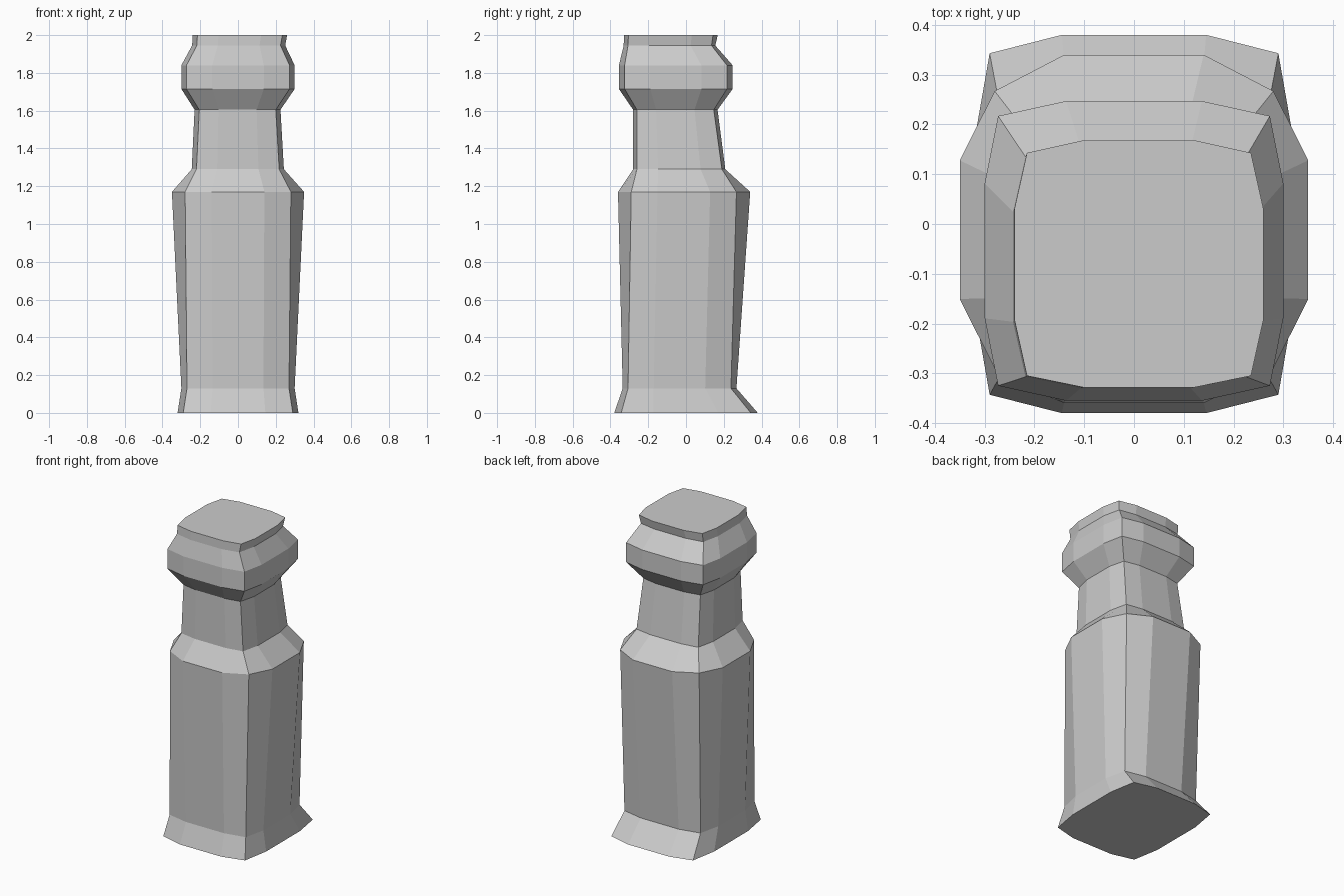
import bpy, bmesh

if "Cube" in bpy.data.objects:
    bpy.data.objects.remove(bpy.data.objects["Cube"])

# Each ring: z, left x, right x, corner x inset, front y, front corner y, back corner y, back y
RINGS = [
    (0.00, -0.32, 0.32, 0.03, -0.38, -0.343, 0.343, 0.38),
    (0.13, -0.30, 0.30, 0.03, -0.335, -0.307, 0.238, 0.267),
    (1.17, -0.35, 0.35, 0.07, -0.36, -0.29, 0.267, 0.34),
    (1.29, -0.245, 0.243, 0.025, -0.28, -0.26, 0.19, 0.208),
    (1.605, -0.23, 0.225, 0.025, -0.28, -0.26, 0.147, 0.167),
    (1.715, -0.30, 0.30, 0.027, -0.355, -0.325, 0.217, 0.247),
    (1.84, -0.30, 0.30, 0.027, -0.355, -0.325, 0.217, 0.247),
    (1.945, -0.243, 0.25, 0.025, -0.33, -0.307, 0.135, 0.155),
    (2.00, -0.24, 0.26, 0.025, -0.328, -0.305, 0.143, 0.168),
]


def mix(a, b, t):
    return a + (b - a) * t


def ring_points(z, xl, xr, inset, yf, ycf, ycb, yb):
    """Bulged square: four corners with two extra points on every side."""
    cl, cr = xl + inset, xr - inset
    x1, x2 = mix(cl, cr, 0.25), mix(cl, cr, 0.75)
    y1, y2 = mix(ycf, ycb, 0.25), mix(ycf, ycb, 0.75)
    plan = [(cl, ycf), (x1, yf), (x2, yf), (cr, ycf), (xr, y1), (xr, y2),
            (cr, ycb), (x2, yb), (x1, yb), (cl, ycb), (xl, y2), (xl, y1)]
    return [(x, y, z) for x, y in plan]


# Post: loft the rings and cap both ends
bm = bmesh.new()
loops = [[bm.verts.new(p) for p in ring_points(*r)] for r in RINGS]
for low, high in zip(loops, loops[1:]):
    n = len(low)
    for i in range(n):
        j = (i + 1) % n
        bm.faces.new((low[i], low[j], high[j], high[i]))
bm.faces.new(loops[0][::-1])
bm.faces.new(loops[-1])
bmesh.ops.recalc_face_normals(bm, faces=bm.faces)

mesh = bpy.data.meshes.new("carved_post")
bm.to_mesh(mesh)
bm.free()
bpy.context.collection.objects.link(bpy.data.objects.new("carved_post", mesh))
